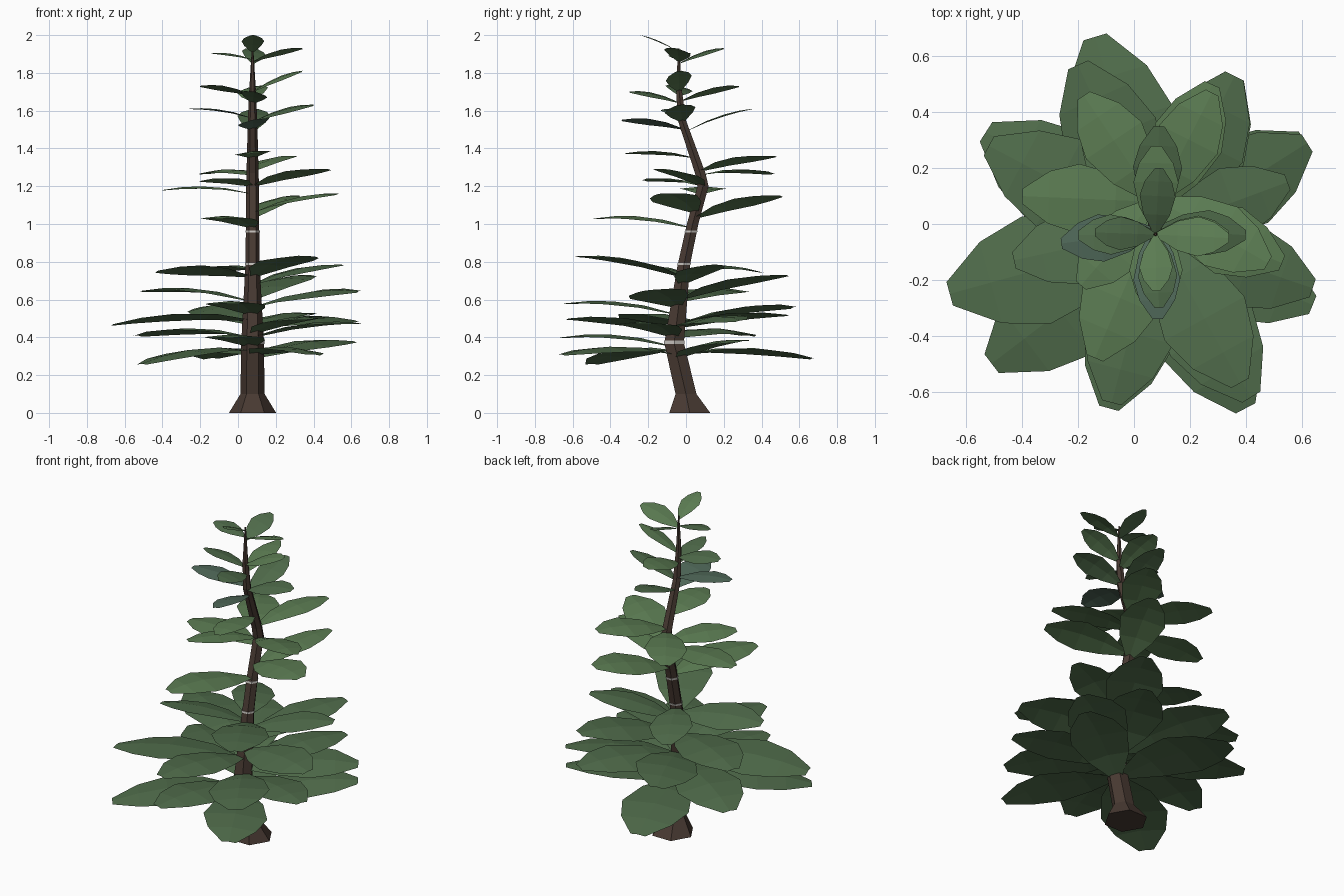
import bpy, bmesh, math
from mathutils import Vector

if "Cube" in bpy.data.objects:
    bpy.data.objects.remove(bpy.data.objects["Cube"])


def material(name, rgb):
    m = bpy.data.materials.new(name)
    m.diffuse_color = (*rgb, 1)
    m.use_nodes = True
    m.node_tree.nodes["Principled BSDF"].inputs["Base Color"].default_value = m.diffuse_color
    return m


BARK = material("bark", (0.065, 0.042, 0.032))
BAND = material("pale_band", (0.55, 0.53, 0.5))
GREEN = material("leaf_green", (0.08, 0.15, 0.07))
LIGHT = material("leaf_light", (0.105, 0.2, 0.085))
BLUE = material("leaf_blue_green", (0.08, 0.14, 0.1))

X0 = 0.077
# trunk profile: height, y of the centre, radius
TRUNK = [(0, 0.02, 0.125), (0.1, 0.0, 0.064), (0.37, -0.063, 0.06), (0.78, -0.012, 0.038),
         (1.0, 0.035, 0.035), (1.2, 0.09, 0.034), (1.27, 0.075, 0.032),
         (1.55, -0.022, 0.025), (1.72, -0.038, 0.017), (1.93, -0.038, 0.004)]


def trunk_at(z):
    for a, b in zip(TRUNK, TRUNK[1:]):
        if z <= b[0]:
            f = (z - a[0]) / (b[0] - a[0])
            return a[1] + f * (b[1] - a[1]), a[2] + f * (b[2] - a[2])
    return TRUNK[-1][1:]


def finish(bm, name, mat):
    me = bpy.data.meshes.new(name)
    bm.to_mesh(me)
    bm.free()
    me.materials.append(mat)
    ob = bpy.data.objects.new(name, me)
    bpy.context.collection.objects.link(ob)
    return ob


def hex_tube(name, sections, mat):
    bm = bmesh.new()
    loops = [[bm.verts.new((X0 + r * math.cos(i * math.pi / 3), y + r * math.sin(i * math.pi / 3), z))
              for i in range(6)] for z, y, r in sections]
    for a, b in zip(loops, loops[1:]):
        for i in range(6):
            j = (i + 1) % 6
            bm.faces.new((a[i], a[j], b[j], b[i]))
    bm.faces.new(loops[0][::-1])
    bm.faces.new(loops[-1])
    finish(bm, name, mat)


hex_tube("trunk", TRUNK, BARK)

# pale bands around the trunk
for z, h in ((0.374, 0.01), (0.788, 0.005), (0.96, 0.006)):
    hex_tube("trunk_band", [(s, trunk_at(s)[0], trunk_at(s)[1] + 0.003) for s in (z - h, z + h)], BAND)

# leaf outline: distance along the leaf, share of the half width
OUTLINE = [(0, 0.1), (0.3, 0.74), (0.58, 1.0), (0.8, 0.76), (1, 0.22)]


def leaf(name, z0, tip, width, roll, mat):
    base = Vector((X0, trunk_at(z0)[0], z0))
    tip = Vector(tip)
    run = tip - base
    flat = Vector((run.x, run.y, 0))
    # a positive roll lifts the left edge, seen from the trunk
    side = Vector((-flat.y, flat.x, 0)).normalized() + Vector((0, 0, 0.2 * roll))
    bm = bmesh.new()
    rows = []
    for t, w in OUTLINE:
        mid = base + run * t
        mid.z += 0.06 * flat.length * 4 * t * (1 - t)
        half = w * width / 2
        drop = Vector((0, 0, -0.1 * half))
        rows.append([bm.verts.new(p) for p in (mid - side * half + drop, mid, mid + side * half + drop)])
    for a, b in zip(rows, rows[1:]):
        for i in (0, 1):
            bm.faces.new((a[i], b[i], b[i + 1], a[i + 1]))
    finish(bm, name, mat)


# leaf tiers: (attachment height, tip x, tip y, tip z, roll)
CROWN = [(1.91, .08, -.24, 2.0, 0), (1.85, .09, .2, 1.93, 1), (1.86, .34, -.05, 1.93, -1),
         (1.87, -.14, -.03, 1.905, -.5)]
UPPER = [(1.70, .34, -.04, 1.81, 1), (1.68, -.2, -.04, 1.73, 1), (1.65, .08, .28, 1.73, -1),
         (1.64, .09, -.3, 1.70, -1)]
NECK = [(1.54, .4, -.04, 1.63, 1), (1.56, -.26, -.07, 1.61, 0), (1.49, .09, .35, 1.61, 0),
        (1.50, .085, -.34, 1.55, 1)]
MIDDLE = [(1.28, .28, .47, 1.36, -.5), (1.26, -.18, .46, 1.265, -.3), (1.35, .08, -.32, 1.375, .5),
          (1.2, .48, -.14, 1.29, -.5), (1.2, -.19, -.22, 1.23, .5), (1.16, -.4, .1, 1.18, 0),
          (1.06, .53, -.14, 1.16, .7), (1.03, .28, .5, 1.15, -.7), (0.98, -.14, -.48, 1.03, 0)]
SKIRT = [(.72, .38, -.57, .83, 0), (.68, .55, .15, .785, .3), (.72, -.43, -.13, .75, 1),
         (.76, -.15, .4, .745, .3), (.60, .36, .53, .73, -.3), (.56, .64, -.23, .645, .8),
         (.59, -.52, .28, .645, .2), (.52, -.08, -.64, .58, 0), (.47, -.2, .57, .56, -.7),
         (.45, .36, .53, .52, -.4), (.42, .42, -.62, .5, .3), (.49, -.66, -.25, .47, .5),
         (.45, .62, .29, .49, .7), (.40, -.53, .33, .41, .3), (.33, -.51, -.5, .26, 0),
         (.31, -.14, .67, .29, -.3), (.29, .61, .3, .38, .5), (.31, .4, -.66, .31, -.3),
         (.35, -.09, -.66, .40, 0), (.40, .64, -.29, .475, 0)]

for tier, leaves, ratio in (("crown", CROWN, .54), ("upper", UPPER, .52), ("neck", NECK, .5),
                            ("middle", MIDDLE, .52), ("skirt", SKIRT, .52)):
    for k, (z0, x, y, z, roll) in enumerate(leaves):
        length = math.hypot(x - X0, y - trunk_at(z0)[0])
        mat = GREEN
        if tier == "neck" and k in (1, 3):
            mat = BLUE
        elif tier == "middle" or tier in ("crown", "upper") and k in (0, 2):
            mat = LIGHT
        leaf(tier + "_leaf", z0, (x, y, z), max(0.12, length * ratio), roll, mat)
